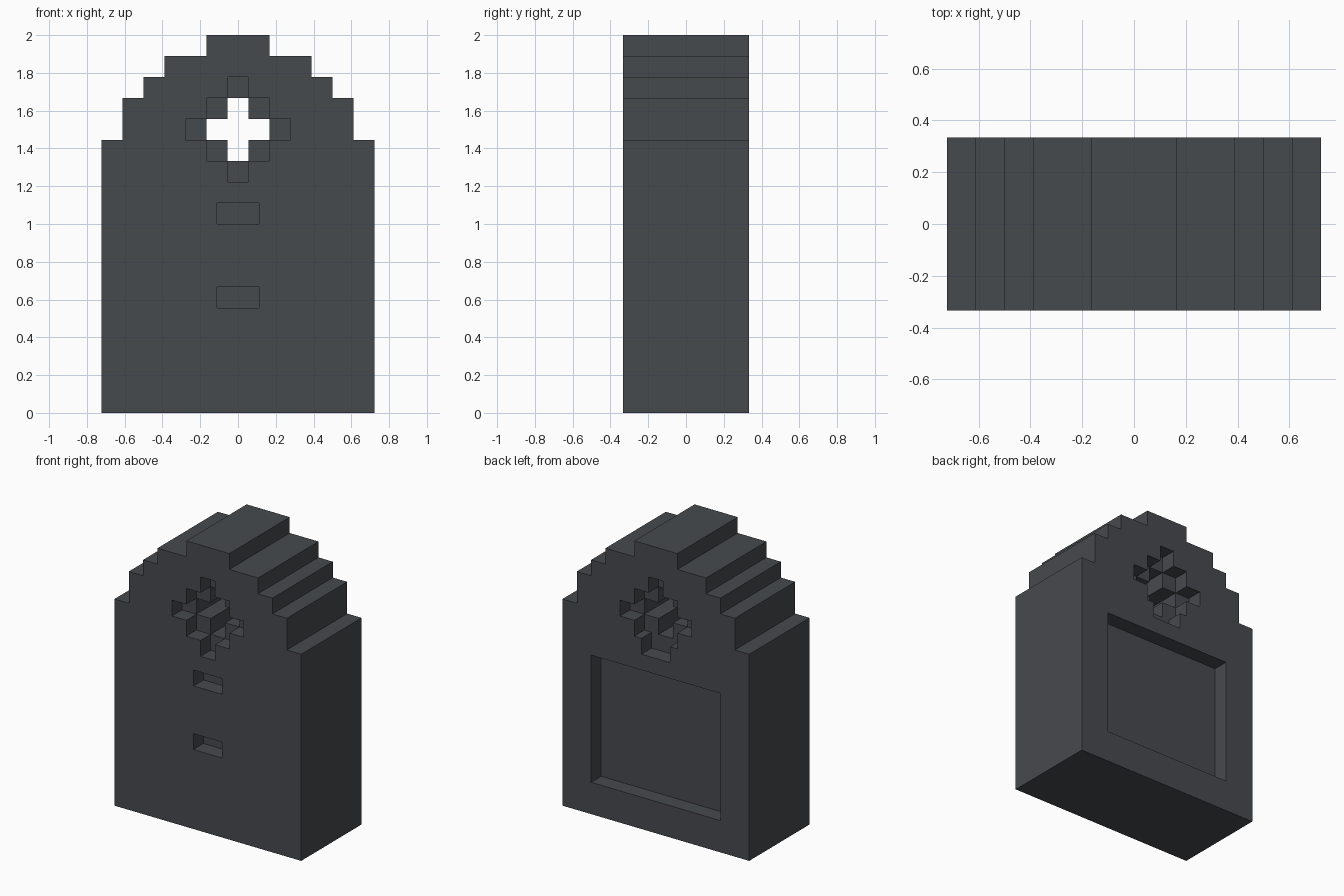
import bpy, bmesh

if "Cube" in bpy.data.objects:
    bpy.data.objects.remove(bpy.data.objects["Cube"])

U = 1 / 9  # one block of the stepped grid

stone = bpy.data.materials.new("slate grey")
stone.diffuse_color = (0.062, 0.068, 0.076, 1)
stone.use_nodes = True
stone.node_tree.nodes["Principled BSDF"].inputs["Base Color"].default_value = stone.diffuse_color


def slab(name, steps, bottom, y0, y1):
    """Symmetric stepped outline, extruded along y. steps = (half width, top z) in blocks."""
    right, z = [], bottom
    for half, top in steps:
        right += [(half, z), (half, top)]
        z = top
    outline = right + [(-x, z) for x, z in reversed(right)]
    bm = bmesh.new()
    face = bm.faces.new([bm.verts.new((x * U, y0 * U, z * U)) for x, z in outline])
    new = bmesh.ops.extrude_face_region(bm, geom=[face])["geom"]
    bmesh.ops.translate(bm, vec=(0, (y1 - y0) * U, 0),
                        verts=[v for v in new if isinstance(v, bmesh.types.BMVert)])
    bmesh.ops.recalc_face_normals(bm, faces=bm.faces)
    mesh = bpy.data.meshes.new(name)
    bm.to_mesh(mesh)
    bm.free()
    mesh.materials.append(stone)
    obj = bpy.data.objects.new(name, mesh)
    bpy.context.collection.objects.link(obj)
    return obj


def carve(target, cutter):
    """Cut a shape out of the target, then remove the cutter."""
    cutter.hide_render = True
    mod = target.modifiers.new("carve", 'BOOLEAN')
    mod.operation = 'DIFFERENCE'
    mod.solver = 'EXACT'
    mod.object = cutter
    bpy.context.view_layer.objects.active = target
    bpy.ops.object.modifier_apply(modifier=mod.name)
    bpy.data.objects.remove(cutter)


# Stone body with a stepped crown
body = slab("stone_body", [(6.5, 13), (5.5, 15), (4.5, 16), (3.5, 17), (1.5, 18)], 0, -3, 3)

# Stepped diamond recess around the window, front and back
diamond = [(0.5, 12), (1.5, 13), (2.5, 14), (1.5, 15), (0.5, 16)]
carve(body, slab("front_window_recess", diamond, 11, -4, -2))
carve(body, slab("back_window_recess", diamond, 11, 2, 4))

# Cross-shaped window right through
carve(body, slab("cross_window", [(0.5, 13), (1.5, 14), (0.5, 15)], 12, -4, 4))

# Square panel sunk into the back
carve(body, slab("back_panel_recess", [(4.5, 10)], 2, 2, 4))

# Chipped corners: (x centre, y start, z start)
for x, y, z in [(6.5, -4, 9), (-6.5, -4, 5), (6.5, 2, 11)]:
    chip = slab("corner_chip", [(1, z + 1)], z, y, y + 2)
    chip.data.transform(((1, 0, 0, x * U), (0, 1, 0, 0), (0, 0, 1, 0), (0, 0, 0, 1)))
    carve(body, chip)
